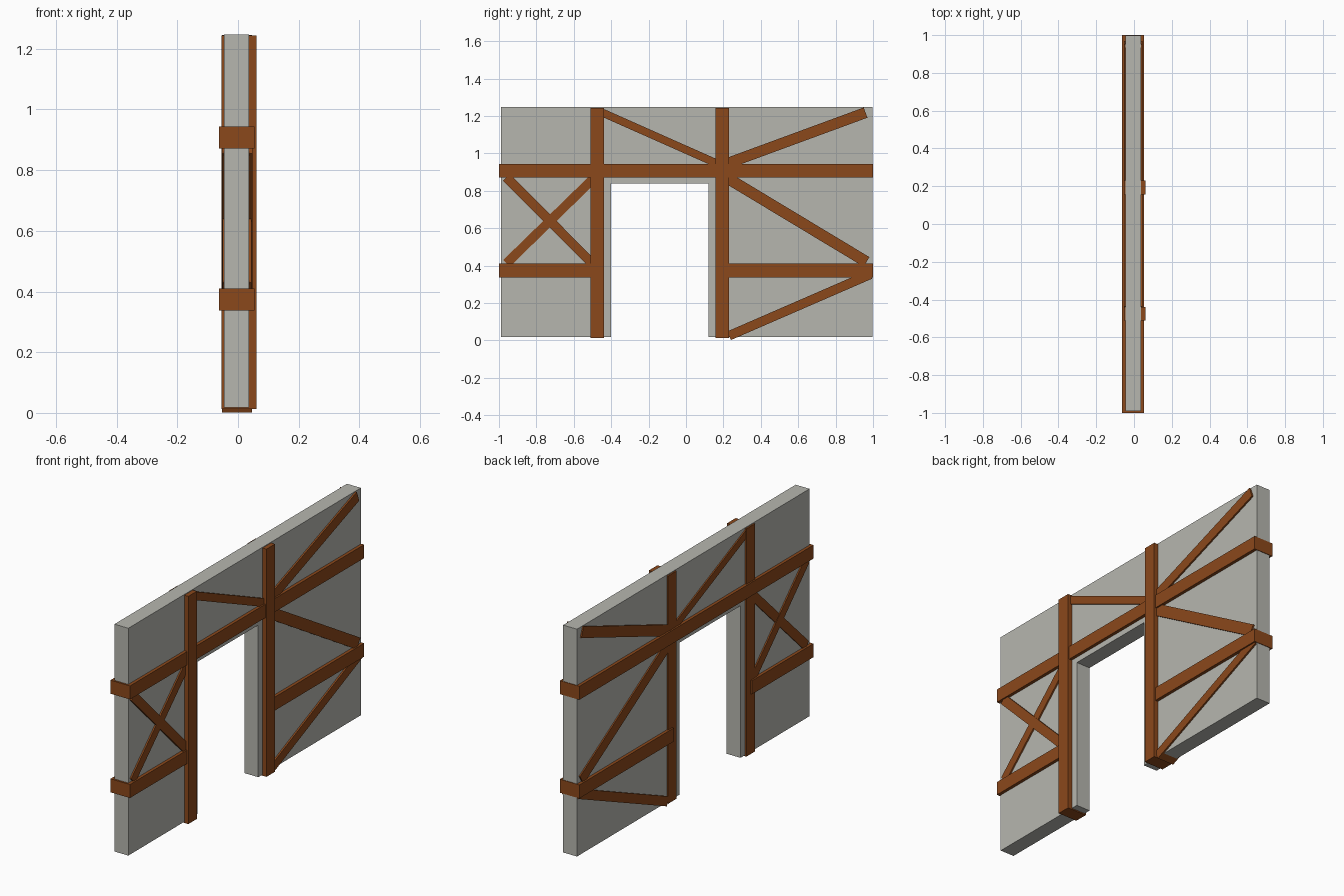
import bpy, bmesh, math

if "Cube" in bpy.data.objects:
    bpy.data.objects.remove(bpy.data.objects["Cube"])

def material(name, rgb):
    m = bpy.data.materials.new(name)
    m.diffuse_color = (*rgb, 1)
    m.use_nodes = True
    m.node_tree.nodes["Principled BSDF"].inputs["Base Color"].default_value = m.diffuse_color
    return m

plaster = material("plaster", (0.47, 0.47, 0.43))
timber = material("timber", (0.26, 0.065, 0.011))

def prism(name, yz, x0, x1, mat):
    """Extrude a YZ outline from x0 to x1."""
    bm = bmesh.new()
    face = bm.faces.new([bm.verts.new((x0, y, z)) for y, z in yz])
    ext = bmesh.ops.extrude_face_region(bm, geom=[face])
    verts = [v for v in ext["geom"] if isinstance(v, bmesh.types.BMVert)]
    bmesh.ops.translate(bm, verts=verts, vec=(x1 - x0, 0, 0))
    bmesh.ops.recalc_face_normals(bm, faces=bm.faces)
    me = bpy.data.meshes.new(name)
    bm.to_mesh(me)
    bm.free()
    me.materials.append(mat)
    ob = bpy.data.objects.new(name, me)
    bpy.context.collection.objects.link(ob)
    return ob

def beam(name, a, b, width, x0, x1):
    """Square-ended beam along the line a-b in the YZ plane."""
    dy, dz = b[0] - a[0], b[1] - a[1]
    k = width / 2 / math.hypot(dy, dz)
    n = (-dz * k, dy * k)
    yz = [(a[0] + n[0], a[1] + n[1]), (a[0] - n[0], a[1] - n[1]),
          (b[0] - n[0], b[1] - n[1]), (b[0] + n[0], b[1] + n[1])]
    return prism(name, yz, x0, x1, timber)

# Plaster wall with door opening
prism("wall", [(-0.99, 0.018), (-0.40, 0.018), (-0.40, 0.84), (0.12, 0.84),
               (0.12, 0.018), (0.997, 0.018), (0.997, 1.247), (-0.99, 1.247)],
      -0.046, 0.037, plaster)

# Door posts
for name, y in (("left_post", -0.475), ("right_post", 0.193)):
    beam(name, (y, 0.012), (y, 1.243), 0.073, -0.054, 0.061)

# Horizontal rails
for name, y0, y1, z in (("upper_rail", -1.0, 1.0, 0.907),
                        ("lower_left_rail", -1.0, -0.475, 0.374),
                        ("lower_right_rail", 0.193, 1.0, 0.374)):
    beam(name, (y0, z), (y1, z), 0.073, -0.0625, 0.054)

# Diagonal braces
for name, a, b, w, x0, x1 in (
        ("cross_brace_front", (-0.96, 0.872), (-0.48, 0.39), 0.05, -0.053, 0.047),
        ("cross_brace_back", (-0.96, 0.412), (-0.48, 0.88), 0.05, -0.051, 0.045),
        ("door_top_brace", (-0.445, 1.217), (0.19, 0.935), 0.042, -0.053, 0.046),
        ("upper_right_brace", (0.96, 1.218), (0.19, 0.935), 0.058, -0.053, 0.046),
        ("middle_right_brace", (0.965, 0.42), (0.193, 0.885), 0.06, -0.053, 0.046),
        ("lower_right_brace", (0.985, 0.353), (0.23, 0.025), 0.05, -0.053, 0.046)):
    beam(name, a, b, w, x0, x1)
